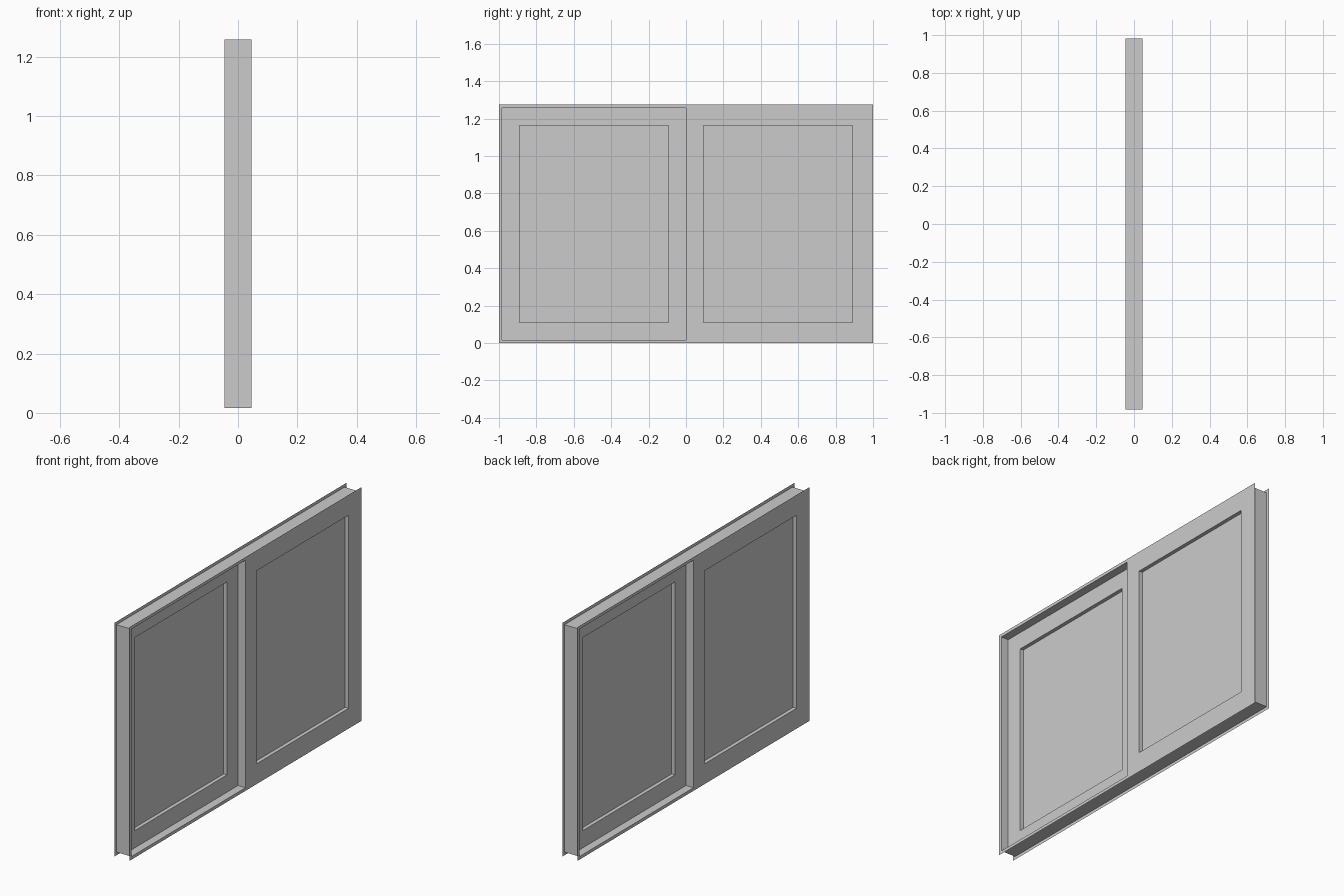
import bpy, bmesh

if "Cube" in bpy.data.objects:
    bpy.data.objects.remove(bpy.data.objects["Cube"])

HALF_D = 0.045            # half depth of the frame
HALF_W, HEIGHT = 1.0, 1.275
LIP = 0.017               # how far the flanges stand out from the frame web
BAR = 0.094               # width of sash rails and stiles


def new_object(name, bm):
    mesh = bpy.data.meshes.new(name)
    bm.to_mesh(mesh)
    bm.free()
    obj = bpy.data.objects.new(name, mesh)
    bpy.context.collection.objects.link(obj)
    return obj


def sweep_rect(name, y0, y1, z0, z1, profile, closed=False):
    """Sweep (x, inset) profile points round a mitred rectangle."""
    bm = bmesh.new()
    rings = [[bm.verts.new((x, y, z)) for y, z in (
        (y0 + d, z0 + d), (y1 - d, z0 + d), (y1 - d, z1 - d), (y0 + d, z1 - d))]
        for x, d in profile]
    pairs = list(zip(rings, rings[1:]))
    if closed:
        pairs.append((rings[-1], rings[0]))
    for a, b in pairs:
        for i in range(4):
            j = (i + 1) % 4
            bm.faces.new((a[i], a[j], b[j], b[i]))
    bmesh.ops.recalc_face_normals(bm, faces=bm.faces)
    return new_object(name, bm)


def box(name, x0, x1, y0, y1, z0, z1):
    bm = bmesh.new()
    bmesh.ops.create_cube(bm, size=1)
    for v in bm.verts:
        v.co = ((x0 + x1) / 2 + v.co.x * (x1 - x0),
                (y0 + y1) / 2 + v.co.y * (y1 - y0),
                (z0 + z1) / 2 + v.co.z * (z1 - z0))
    return new_object(name, bm)


# Outer frame: sheet channel with outward flanges on both faces
sweep_rect("outer_frame", -HALF_W, HALF_W, 0, HEIGHT,
           [(-HALF_D, 0), (-HALF_D, LIP), (HALF_D, LIP), (HALF_D, 0)])

# Two sliding sashes on separate tracks, each with rails, stiles and a pane
z0, z1 = LIP, HEIGHT - LIP
edge = HALF_W - LIP
for side, x0, x1, y0, y1 in (("left", -HALF_D, 0, -edge, 0),
                             ("right", 0, HALF_D, 0, edge)):
    box(f"{side}_sash_bottom_rail", x0, x1, y0, y1, z0, z0 + BAR)
    box(f"{side}_sash_top_rail", x0, x1, y0, y1, z1 - BAR, z1)
    for label, a, b in (("outer" if side == "left" else "meeting", y0, y0 + BAR),
                        ("meeting" if side == "left" else "outer", y1 - BAR, y1)):
        box(f"{side}_sash_{label}_stile", x0, x1, a, b, z0 + BAR, z1 - BAR)
    mid = (x0 + x1) / 2
    box(f"{side}_glass_pane", mid - 0.002, mid + 0.002,
        y0 + BAR, y1 - BAR, z0 + BAR, z1 - BAR)
